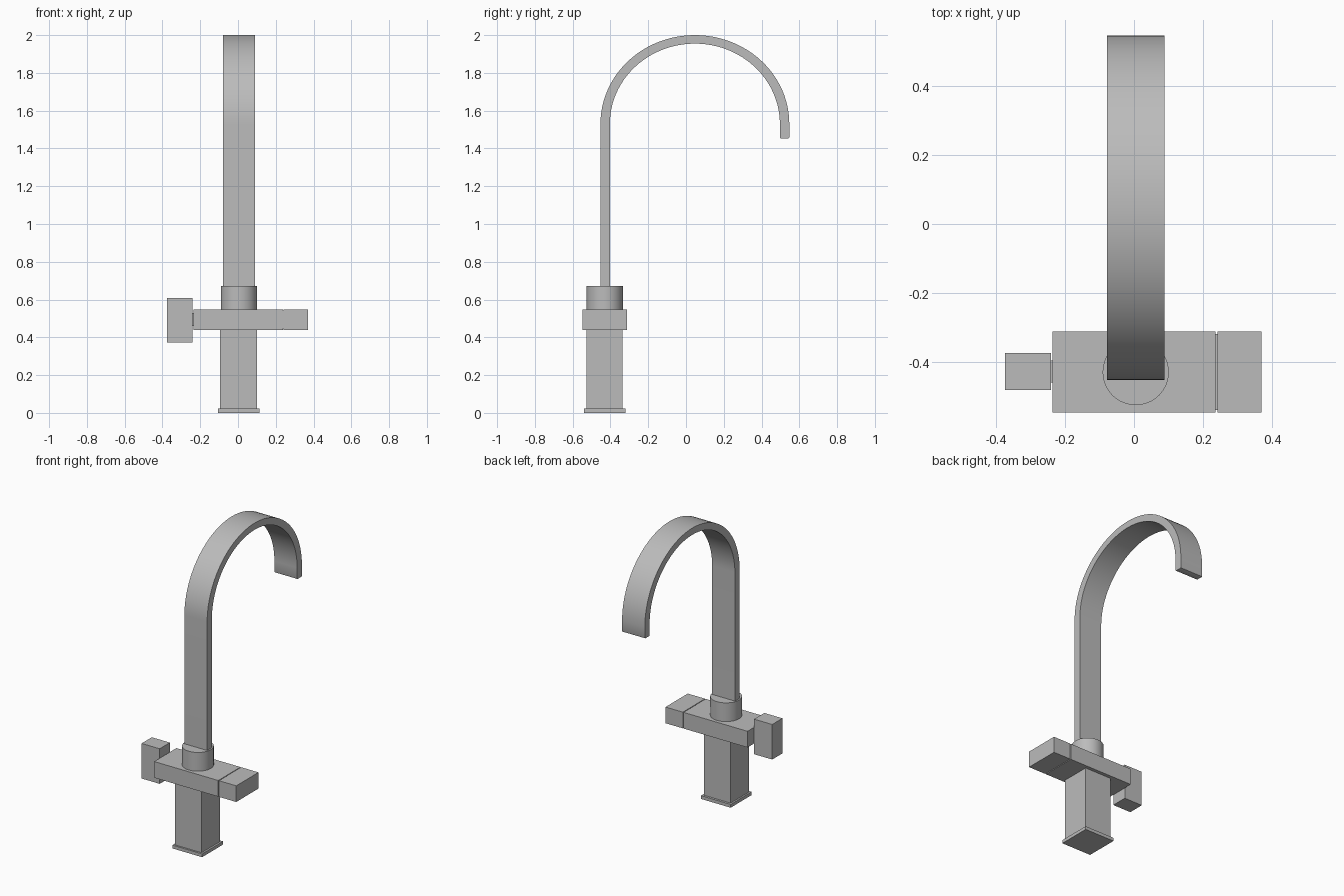
import bpy, bmesh
from math import cos, sin, pi

old = bpy.data.objects.get("Cube")
if old:
    bpy.data.objects.remove(old, do_unlink=True)

metal = bpy.data.materials.new("brushed grey metal")
metal.use_nodes = True
GREY = (0.5, 0.5, 0.5, 1)
metal.diffuse_color = GREY
metal.node_tree.nodes["Principled BSDF"].inputs["Base Color"].default_value = GREY


def add_object(name, bm, smooth=False):
    bmesh.ops.recalc_face_normals(bm, faces=bm.faces)
    mesh = bpy.data.meshes.new(name)
    bm.to_mesh(mesh)
    bm.free()
    obj = bpy.data.objects.new(name, mesh)
    bpy.context.collection.objects.link(obj)
    mesh.materials.append(metal)
    if smooth:
        bpy.ops.object.select_all(action='DESELECT')
        obj.select_set(True)
        bpy.context.view_layer.objects.active = obj
        bpy.ops.object.shade_smooth_by_angle(angle=pi / 6)
    return obj


def box(name, x, y, z):
    """Box from (min, max) pairs on each axis."""
    bm = bmesh.new()
    bmesh.ops.create_cube(bm, size=1)
    for v in bm.verts:
        v.co = [r[0] if c < 0 else r[1] for c, r in zip(v.co, (x, y, z))]
    return add_object(name, bm)


# Square column on its foot plate
box("foot_plate", (-0.106, 0.113), (-0.54, -0.32), (0, 0.022))
box("column", (-0.095, 0.101), (-0.528, -0.335), (0.022, 0.44))

# Cross bar with a separate end cap and a narrow seam between them
BAR_Y, BAR_Z = (-0.547, -0.312), (0.44, 0.548)
box("cross_bar", (-0.236, 0.237), BAR_Y, BAR_Z)
box("end_cap", (0.242, 0.37), BAR_Y, BAR_Z)
box("seam_core", (0.2, 0.28), (-0.54, -0.319), (0.447, 0.541))

# Upright handle joined by a short stem
box("handle", (-0.375, -0.241), (-0.482, -0.374), (0.373, 0.607))
box("handle_stem", (-0.26, -0.22), (-0.46, -0.396), (0.46, 0.53))

# Round collar under the spout
bm = bmesh.new()
bmesh.ops.create_cone(bm, cap_ends=True, segments=64, radius1=0.096,
                      radius2=0.096, depth=0.135)
bmesh.ops.translate(bm, verts=bm.verts, vec=(0.005, -0.43, 0.6055))
add_object("collar", bm, smooth=True)

# Flat strip spout: straight riser, arch, short drop
CY, SPRING, STEPS, SIDES = 0.047, 1.53, 48, (-0.079, 0.089)


def edge_line(half_width, rise):
    arch = [(CY - half_width * cos(pi * i / STEPS), SPRING + rise * sin(pi * i / STEPS))
            for i in range(STEPS + 1)]
    return [(CY - half_width, 0.6)] + arch + [(CY + half_width, 1.453)]


bm = bmesh.new()
rings = []
for (yo, zo), (yi, zi) in zip(edge_line(0.5, 0.47), edge_line(0.45, 0.425)):
    rings.append([bm.verts.new(p) for p in (
        (SIDES[0], yo, zo), (SIDES[1], yo, zo), (SIDES[1], yi, zi), (SIDES[0], yi, zi))])
for a, b in zip(rings, rings[1:]):
    for k in range(4):
        n = (k + 1) % 4
        bm.faces.new((a[k], a[n], b[n], b[k]))
bm.faces.new(rings[0])
bm.faces.new(rings[-1])
# Ease the corners of the outlet
tip = [e for e in bm.edges if all(v in rings[-1] for v in e.verts)
       and abs(e.verts[0].co.x - e.verts[1].co.x) > 0.1]
bmesh.ops.bevel(bm, geom=tip, offset=0.006, segments=2, affect='EDGES', profile=0.5)
add_object("spout", bm, smooth=True)
